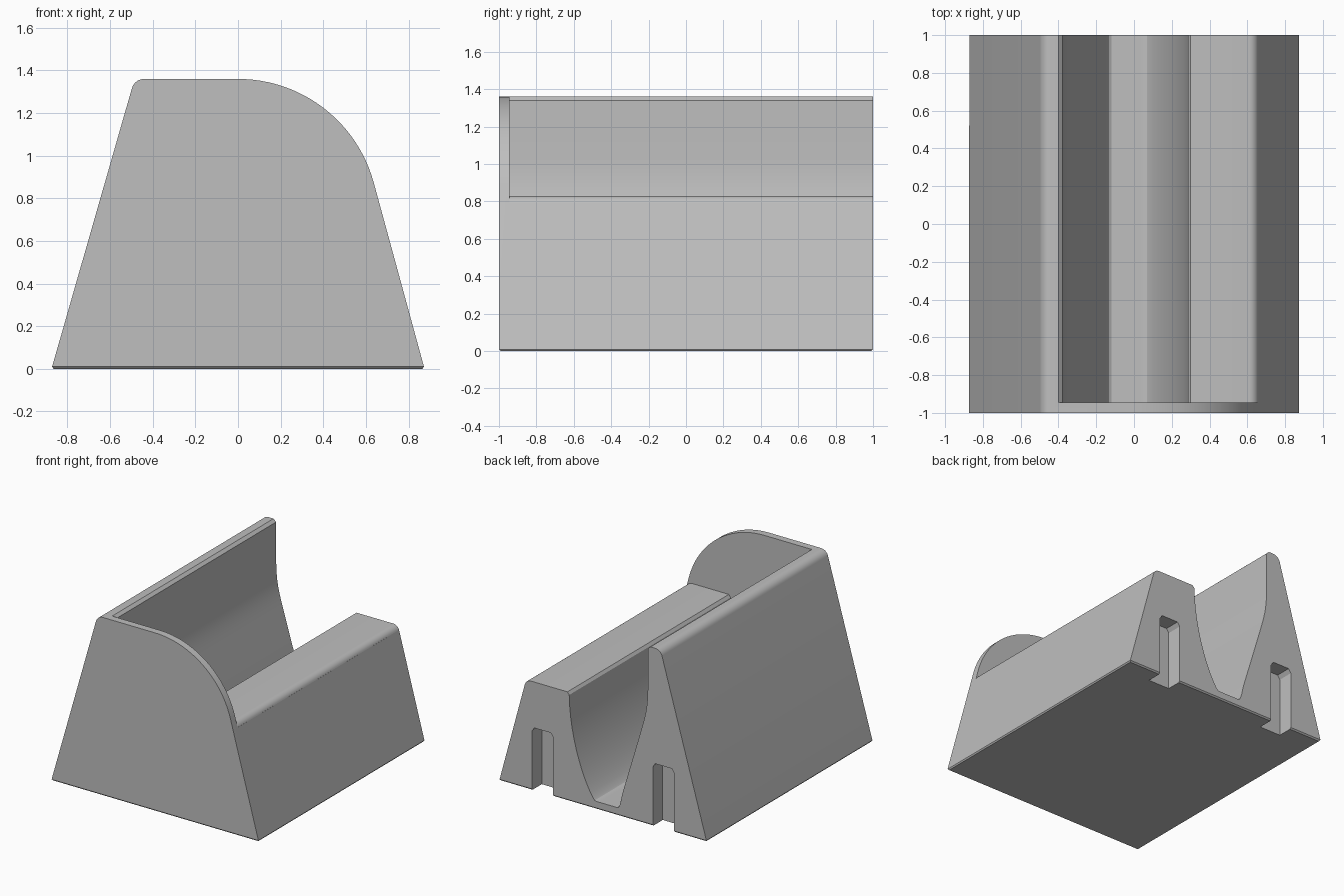
import bpy, bmesh, math
from mathutils import Vector
from mathutils.geometry import interpolate_bezier

if "Cube" in bpy.data.objects:
    bpy.data.objects.remove(bpy.data.objects["Cube"], do_unlink=True)

grey = bpy.data.materials.new("plain grey")
grey.use_nodes = True
colour = (0.52, 0.52, 0.52, 1)
grey.diffuse_color = colour
grey.node_tree.nodes["Principled BSDF"].inputs["Base Color"].default_value = colour


def arc(cx, cz, r, start, end, steps):
    angles = [math.radians(start + (end - start) * i / steps) for i in range(steps + 1)]
    return [(cx + r * math.cos(a), cz + r * math.sin(a)) for a in angles]


def curve(a, b, c, d, steps=12):
    pts = interpolate_bezier(*[Vector((p[0], p[1], 0)) for p in (a, b, c, d)], steps)
    return [(p.x, p.y) for p in pts]


def prism(name, profile, y0, y1, bottom_bevel=0):
    """Extrude an x-z profile along y."""
    bm = bmesh.new()
    face = bm.faces.new([bm.verts.new((x, y0, z)) for x, z in profile])
    new = bmesh.ops.extrude_face_region(bm, geom=[face])["geom"]
    bmesh.ops.translate(bm, vec=(0, y1 - y0, 0),
                        verts=[v for v in new if isinstance(v, bmesh.types.BMVert)])
    bmesh.ops.recalc_face_normals(bm, faces=bm.faces)
    if bottom_bevel:
        low = [e for e in bm.edges if all(v.co.z < 1e-5 for v in e.verts)]
        bmesh.ops.bevel(bm, geom=low, offset=bottom_bevel, segments=1, affect='EDGES')
    mesh = bpy.data.meshes.new(name)
    bm.to_mesh(mesh)
    bm.free()
    mesh.materials.append(grey)
    obj = bpy.data.objects.new(name, mesh)
    bpy.context.collection.objects.link(obj)
    return obj


# Solid block with one rounded shoulder
outline = [(-0.875, 0), (0.875, 0)]
outline += arc(0, 0.70, 0.66, 15.5, 90, 24)
outline += arc(-0.44, 1.30, 0.06, 90, 164, 8)
body = prism("holder_body", outline, -1, 1, 0.01)

# Trough and lowered right wall, leaving the front plate
trough = [(-0.40, 1.5), (-0.40, 1.36), (-0.378, 1.34)]
trough += curve((-0.378, 1.05), (-0.378, 0.87), (-0.35, 0.80), (-0.30, 0.63))
trough += curve((-0.17, 0.20), (-0.15, 0.13), (-0.145, 0.06), (-0.12, 0.06), 6)
trough += curve((0.04, 0.06), (0.06, 0.06), (0.07, 0.06), (0.08, 0.075), 4)
trough += curve((0.08, 0.075), (0.17, 0.20), (0.28, 0.50), (0.285, 0.81))[1:]
trough += [(0.30, 0.83)] + arc(0.61, 0.78, 0.05, 90, 16, 8)
trough += [(0.9, 0.79), (0.9, 1.5)]
cutters = [prism("trough_cutter", trough, -0.945, 1.1)]

# Mounting slots in the back
for side, x in (("left", 0.51), ("right", -0.51)):
    slot = [(x + dx, z) for dx, z in
            ((-0.09, -0.1), (0.09, -0.1), (0.09, 0.45), (0.07, 0.48), (-0.07, 0.48), (-0.09, 0.45))]
    cutters.append(prism(side + "_slot_cutter", slot, 0.88, 1.1))

# Carve the block and discard the cutters
for cutter in cutters:
    cutter.hide_render = True
    mod = body.modifiers.new(cutter.name, 'BOOLEAN')
    mod.operation = 'DIFFERENCE'
    mod.solver = 'EXACT'
    mod.object = cutter
bpy.context.view_layer.update()
carved = bpy.data.meshes.new_from_object(body.evaluated_get(bpy.context.evaluated_depsgraph_get()))
body.modifiers.clear()
body.data = carved
for cutter in cutters:
    bpy.data.objects.remove(cutter, do_unlink=True)

# Smooth the rounded faces
bpy.ops.object.select_all(action='DESELECT')
body.select_set(True)
bpy.context.view_layer.objects.active = body
bpy.ops.object.shade_smooth_by_angle(angle=math.radians(25))
